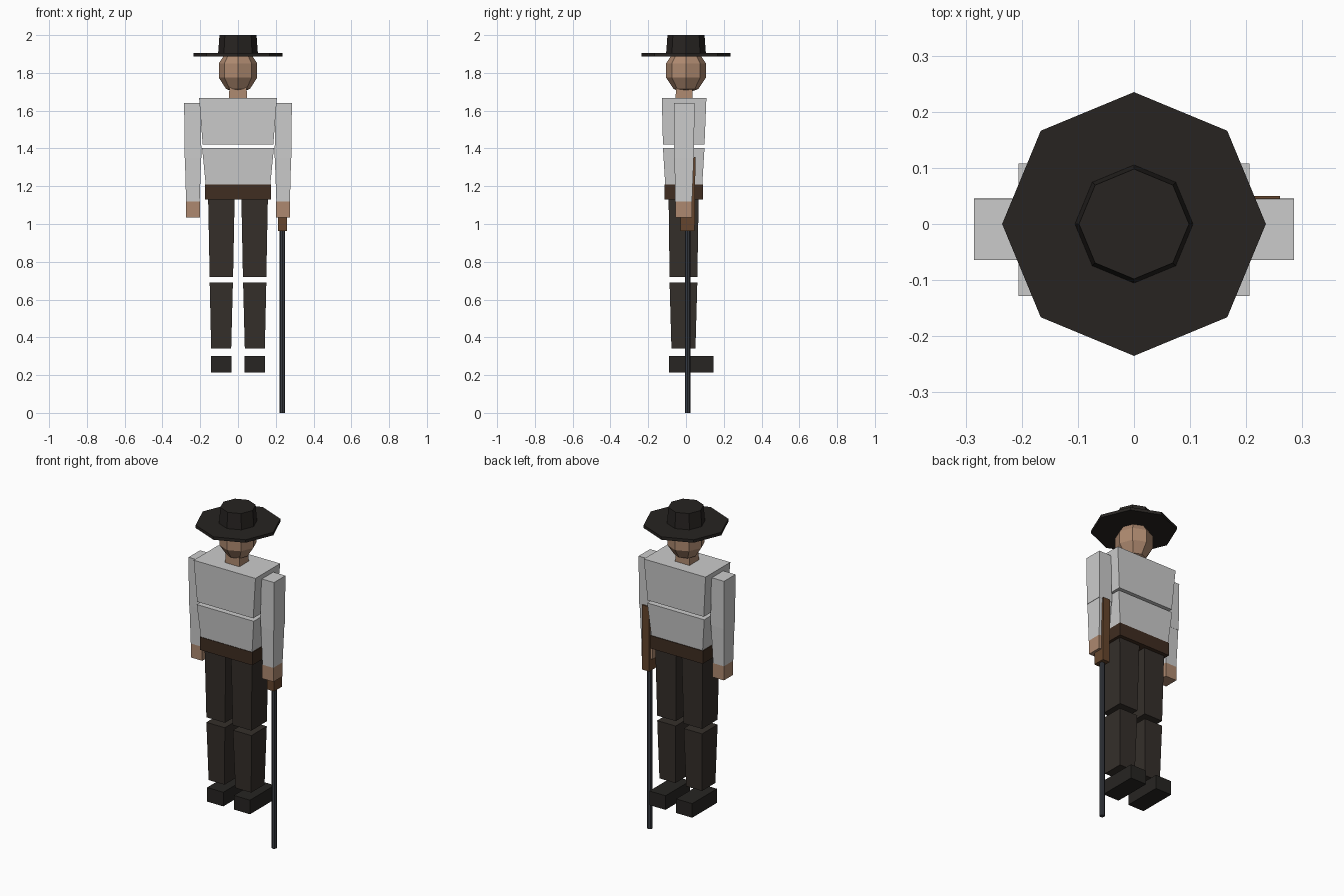
import bpy, bmesh, math

if "Cube" in bpy.data.objects:
    bpy.data.objects.remove(bpy.data.objects["Cube"])

def material(name, rgb):
    m = bpy.data.materials.new(name)
    m.diffuse_color = (*rgb, 1)
    m.use_nodes = True
    m.node_tree.nodes["Principled BSDF"].inputs["Base Color"].default_value = m.diffuse_color
    return m

skin = material("skin", (0.42, 0.25, 0.16))
felt = material("felt", (0.02, 0.017, 0.015))
cloth = material("dark_cloth", (0.035, 0.028, 0.023))
boot = material("boot_leather", (0.02, 0.018, 0.016))
leather = material("belt_leather", (0.05, 0.026, 0.015))
wood = material("wood", (0.13, 0.06, 0.026))
steel = material("steel", (0.04, 0.045, 0.055))

def finish(bm, name, mat):
    bmesh.ops.recalc_face_normals(bm, faces=bm.faces)
    me = bpy.data.meshes.new(name)
    bm.to_mesh(me)
    bm.free()
    ob = bpy.data.objects.new(name, me)
    bpy.context.collection.objects.link(ob)
    if mat:
        me.materials.append(mat)
    return ob

def block(name, z0, z1, bottom, top, mat=None):
    """Tapered box; bottom and top are (x0, x1, y0, y1)."""
    bm = bmesh.new()
    bmesh.ops.create_cube(bm, size=1)
    for v in bm.verts:
        x0, x1, y0, y1 = top if v.co.z > 0 else bottom
        v.co = (x1 if v.co.x > 0 else x0, y1 if v.co.y > 0 else y0,
                z1 if v.co.z > 0 else z0)
    return finish(bm, name, mat)

def pair(name, *args):
    """Block mirrored to the other side of the body."""
    ob = block(name, *args)
    ob.modifiers.new("mirror", 'MIRROR').use_mirror_merge = False

def prism(name, x, y, z0, z1, r0, r1, mat, sides=8):
    bm = bmesh.new()
    bmesh.ops.create_cone(bm, cap_ends=True, segments=sides, radius1=r0,
                          radius2=r1, depth=z1 - z0)
    bmesh.ops.translate(bm, verts=bm.verts, vec=(x, y, (z0 + z1) / 2))
    return finish(bm, name, mat)

# Hat
prism("hat_brim", 0, 0, 1.887, 1.905, 0.235, 0.235, felt)
prism("hat_crown", 0, 0, 1.895, 2.0, 0.106, 0.098, felt)

# Head and neck
bm = bmesh.new()
bmesh.ops.create_uvsphere(bm, u_segments=8, v_segments=5, radius=1)
for v in bm.verts:
    v.co = (v.co.x * 0.107, v.co.y * 0.111, 1.8125 + v.co.z * 0.121)
finish(bm, "head", skin)
block("neck", 1.66, 1.74, (-.048, .048, -.055, .035), (-.045, .045, -.053, .033), skin)

# Torso
block("chest", 1.42, 1.668, (-.187, .187, -.122, .098), (-.206, .206, -.128, .108))
block("abdomen", 1.208, 1.403, (-.171, .171, -.11, .086), (-.19, .19, -.122, .098))
block("belt", 1.13, 1.208, (-.175, .175, -.113, .09), (-.175, .175, -.113, .09), leather)

# Arms
pair("upper_arm", 1.35, 1.64, (.193, .283, -.063, .042), (.2, .285, -.064, .045))
pair("forearm", 1.12, 1.35, (.203, .275, -.057, .032), (.195, .281, -.061, .041))
pair("hand", 1.035, 1.12, (.2, .275, -.055, .032), (.2, .275, -.055, .032), skin)

# Legs
pair("thigh", .72, 1.13, (.026, .15, -.087, .06), (.018, .158, -.092, .067), cloth)
pair("shin", .34, .69, (.036, .142, -.077, .05), (.027, .15, -.087, .06), cloth)
pair("boot", .215, .30, (.035, .143, -.09, .145), (.035, .143, -.09, .145), boot)

# Long gun held upright at the side
block("gun_stock", .963, 1.355, (.213, .26, -.028, .046), (.213, .26, -.028, .05), wood)
prism("gun_barrel", .235, .009, 0, .97, .015, .015, steel)
